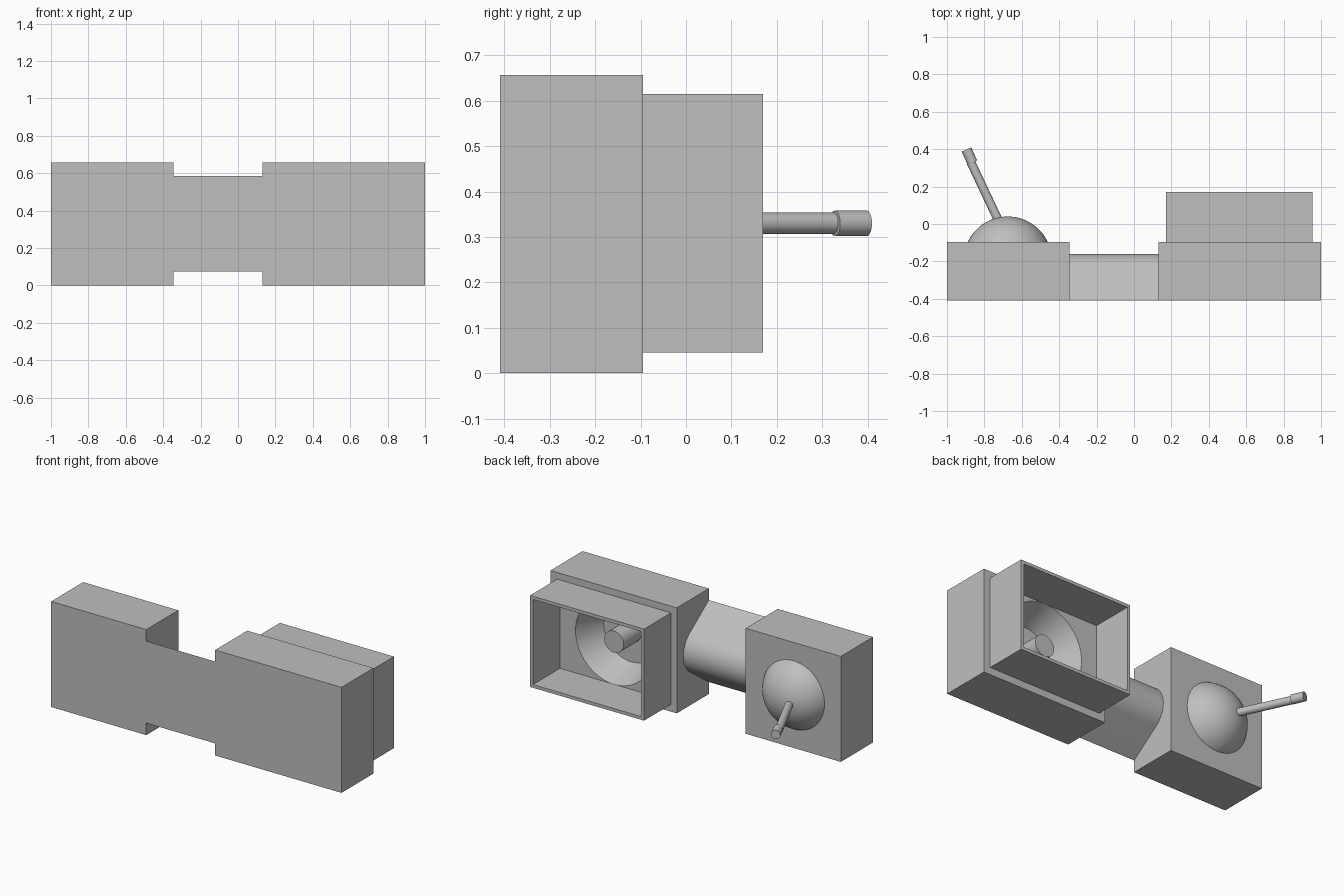
import bpy
import bmesh
import math
from mathutils import Vector

if "Cube" in bpy.data.objects:
    bpy.data.objects.remove(bpy.data.objects["Cube"], do_unlink=True)

grey = bpy.data.materials.new("plain grey")
grey.use_nodes = True
grey.diffuse_color = (0.52, 0.52, 0.52, 1)
grey.node_tree.nodes["Principled BSDF"].inputs["Base Color"].default_value = grey.diffuse_color

FRONT, BACK, MID_Z = -0.41, -0.095, 0.33


def add(name, bm):
    """Turn a bmesh into a named grey object."""
    bmesh.ops.recalc_face_normals(bm, faces=bm.faces)
    mesh = bpy.data.meshes.new(name)
    bm.to_mesh(mesh)
    bm.free()
    mesh.materials.append(grey)
    ob = bpy.data.objects.new(name, mesh)
    bpy.context.collection.objects.link(ob)
    return ob


def activate(ob):
    bpy.ops.object.select_all(action='DESELECT')
    ob.select_set(True)
    bpy.context.view_layer.objects.active = ob


def smooth(ob):
    activate(ob)
    bpy.ops.object.shade_smooth_by_angle(angle=math.radians(25))


def box(name, low, high):
    low, high = Vector(low), Vector(high)
    bm = bmesh.new()
    bmesh.ops.create_cube(bm, size=1)
    bmesh.ops.scale(bm, vec=high - low, verts=bm.verts)
    bmesh.ops.translate(bm, vec=(low + high) / 2, verts=bm.verts)
    return add(name, bm)


def rod(name, start, end, r_start, r_end, sides=48):
    """Cylinder or cone between two points."""
    start, end = Vector(start), Vector(end)
    axis = end - start
    bm = bmesh.new()
    bmesh.ops.create_cone(bm, cap_ends=True, segments=sides, radius1=r_start,
                          radius2=r_end, depth=axis.length)
    turn = axis.to_track_quat('Z', 'Y').to_matrix()
    bmesh.ops.rotate(bm, matrix=turn, verts=bm.verts)
    bmesh.ops.translate(bm, vec=(start + end) / 2, verts=bm.verts)
    ob = add(name, bm)
    smooth(ob)
    return ob


def cut(ob, cutter):
    """Subtract the cutter and discard it."""
    mod = ob.modifiers.new("cut", 'BOOLEAN')
    mod.operation, mod.solver, mod.object = 'DIFFERENCE', 'EXACT', cutter
    activate(ob)
    bpy.ops.object.modifier_apply(modifier=mod.name)
    bpy.data.objects.remove(cutter, do_unlink=True)


# End blocks
box("switch_block", (-1, FRONT, 0), (-0.345, BACK, 0.657))
lamp = box("lamp_block", (0.13, FRONT, 0), (1, BACK, 0.657))

# Conical reflector recess with the bulb inside
LAMP_X = 0.5625
cut(lamp, rod("recess_cutter", (LAMP_X, -0.265, MID_Z), (LAMP_X, -0.085, MID_Z), 0.19, 0.2694, 64))
smooth(lamp)
rod("bulb", (LAMP_X, -0.27, MID_Z), (LAMP_X, BACK, MID_Z), 0.067, 0.067)

# Open rectangular hood around the reflector
hood = box("lamp_hood", (0.17, BACK, 0.045), (0.955, 0.17, 0.615))
cut(hood, box("hood_cutter", (0.19, BACK - 0.05, 0.065), (0.935, 0.25, 0.595)))

# Bridge: flat front, sloping sides and a rounded back, extruded along x
R, SLOPE = 0.148, math.radians(54.3)
profile = [(FRONT, 0.075)]
for i in range(25):
    a = -SLOPE + 2 * SLOPE * i / 24
    profile.append((-0.16 - R + R * math.cos(a), MID_Z + R * math.sin(a)))
profile.append((FRONT, 0.585))
bm = bmesh.new()
face = bm.faces.new([bm.verts.new((-0.345, y, z)) for y, z in profile])
grown = bmesh.ops.extrude_face_region(bm, geom=[face], use_keep_orig=True)["geom"]
bmesh.ops.translate(bm, vec=(0.475, 0, 0), verts=[v for v in grown if isinstance(v, bmesh.types.BMVert)])
smooth(add("bridge", bm))

# Domed switch mount
bm = bmesh.new()
bmesh.ops.create_uvsphere(bm, u_segments=48, v_segments=32, radius=0.2356)
for v in bm.verts:
    v.co = Vector((v.co.x - 0.675, v.co.z - 0.1956, v.co.y + MID_Z))
bmesh.ops.bisect_plane(bm, geom=bm.verts[:] + bm.edges[:] + bm.faces[:],
                       plane_co=(0, BACK, 0), plane_no=(0, 1, 0), clear_inner=True)
smooth(add("switch_dome", bm))

# Tilted lever with a slightly thicker, offset tip
rod("switch_lever", (-0.70, -0.034, MID_Z), (-0.872, 0.33, MID_Z), 0.0235, 0.0235, 32)
rod("lever_tip", (-0.864, 0.328, MID_Z), (-0.896, 0.398, MID_Z), 0.028, 0.028, 32)
